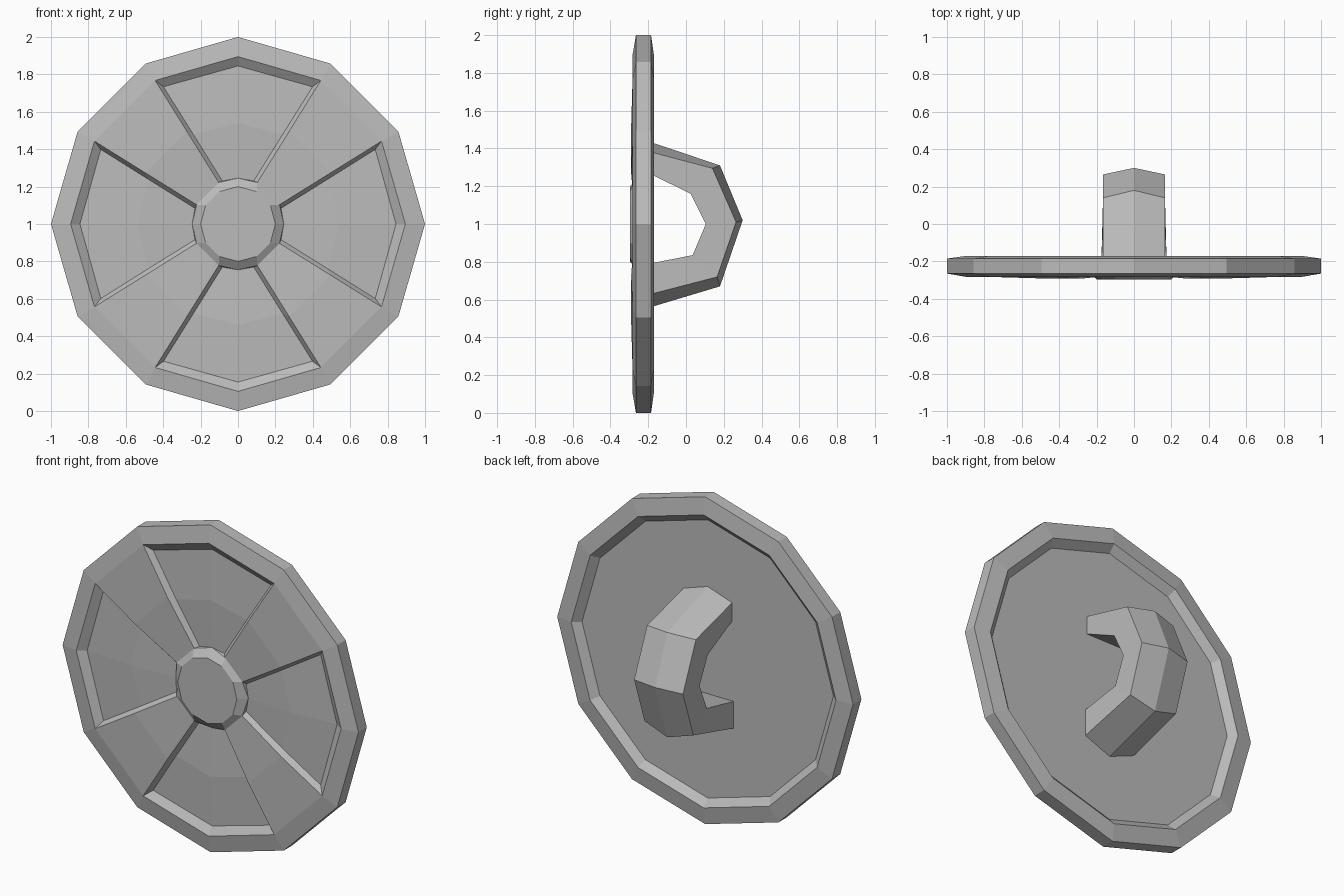
import bpy, bmesh
from math import radians, sin, cos
from mathutils import Vector, Matrix

cube = bpy.data.objects.get("Cube")
if cube:
    bpy.data.objects.remove(cube, do_unlink=True)

grey = bpy.data.materials.new("plain grey")
grey.use_nodes = True
tone = (0.5, 0.5, 0.5, 1)
grey.diffuse_color = tone
grey.node_tree.nodes["Principled BSDF"].inputs["Base Color"].default_value = tone
CENTRE = Vector((0, 0, 1))


def finish(bm, name):
    bmesh.ops.remove_doubles(bm, verts=bm.verts, dist=0.0005)
    bmesh.ops.recalc_face_normals(bm, faces=bm.faces)
    mesh = bpy.data.meshes.new(name)
    bm.to_mesh(mesh)
    bm.free()
    mesh.materials.append(grey)
    obj = bpy.data.objects.new(name, mesh)
    bpy.context.collection.objects.link(obj)
    return obj


def polar(r, angle, y):
    a = radians(angle)
    return Vector((r * cos(a), y, r * sin(a)))


def strips(faces, *rows):
    """Quads between neighbouring rows of points."""
    for a, b in zip(rows, rows[1:]):
        for i in range(len(a) - 1):
            faces.append((a[i], a[i + 1], b[i + 1], b[i]))


# Quarter of the shield: one sunken panel and one raised spoke
faces = []
angles = (-30, 0, 30, 60)
rim = [(0.895, -0.283), (1, -0.265), (1, -0.185), (0.895, -0.17), (0.85, -0.21)]
rows = [[polar(r * (1 if a == 0 else 0.99), a, y) for a in angles] for r, y in rim]
strips(faces, *rows)

# Back plate
for a, b in zip(rows[-1], rows[-1][1:]):
    faces.append((a, b, Vector((0, -0.21, 0))))

# Hub with a sloping side
hub_angles = (-25, 0, 25, 65)
cap = [polar(0.2, a, -0.297) for a in angles]
base = [polar(0.245, a, y) for a, y in zip(hub_angles, (-0.275, -0.25, -0.275, -0.275))]
strips(faces, cap, base)
for a, b in zip(cap, cap[1:]):
    faces.append((a, b, Vector((0, -0.297, 0))))

# Spoke top, slightly crowned along its length
lip = rows[0]
edge_l = base[2].lerp(lip[2], 0.5) + Vector((0, -0.012, 0))
edge_r = base[3].lerp(lip[3], 0.5) + Vector((0, -0.012, 0))
edge_low = Vector((edge_l.x, edge_l.y, -edge_l.z))
strips(faces, [base[2], base[3]], [edge_l, edge_r], [lip[2], lip[3]])

# Panel floor, gently domed, with sloping walls
outer = [polar(0.835, -28.5, -0.25), polar(0.845, 0, -0.25), polar(0.835, 28.5, -0.25)]
mid = [polar(0.535, -26.5, -0.257), polar(0.54, 0, -0.266), polar(0.535, 26.5, -0.257)]
inner = [polar(0.245, -20, -0.25), base[1], polar(0.245, 20, -0.25)]
strips(faces, outer, mid, inner)
strips(faces, lip[:3], outer)
for side, edge in ((0, edge_low), (2, edge_l)):
    strips(faces, [lip[side], edge, base[side]], [outer[side], mid[side], inner[side]])
    faces.append((base[side], inner[side], base[1]))

bm = bmesh.new()
for quarter in range(4):
    turn = Matrix.Rotation(radians(90 * quarter), 3, "Y")
    for f in faces:
        bm.faces.new([bm.verts.new(turn @ p + CENTRE) for p in f])
finish(bm, "shield_disc")

# Arched grip with a ridged outer side: (y, z) of ridge, shoulder and inside
ridge = [(-0.22, 1.445), (0.18, 1.31), (0.3, 1.02), (0.18, 0.67), (-0.22, 0.55)]
shoulder = [(-0.22, 1.39), (0.14, 1.295), (0.265, 1.01), (0.165, 0.72), (-0.22, 0.62)]
inside = [(-0.22, 1.28), (0.025, 1.16), (0.105, 1.0), (0.035, 0.835), (-0.22, 0.785)]
half_width = (0.165, 0.165, 0.165, 0.165, 0.175)
bm = bmesh.new()
loops = []
for r, s, i, w in zip(ridge, shoulder, inside, half_width):
    section = [(0, *r), (w, *s), (w, *i), (-w, *i), (-w, *s)]
    loops.append([bm.verts.new(p) for p in section])
for a, b in zip(loops, loops[1:]):
    for k in range(5):
        n = (k + 1) % 5
        bm.faces.new((a[k], a[n], b[n], b[k]))
bm.faces.new(loops[0])
bm.faces.new(loops[-1])
finish(bm, "arched_grip")
